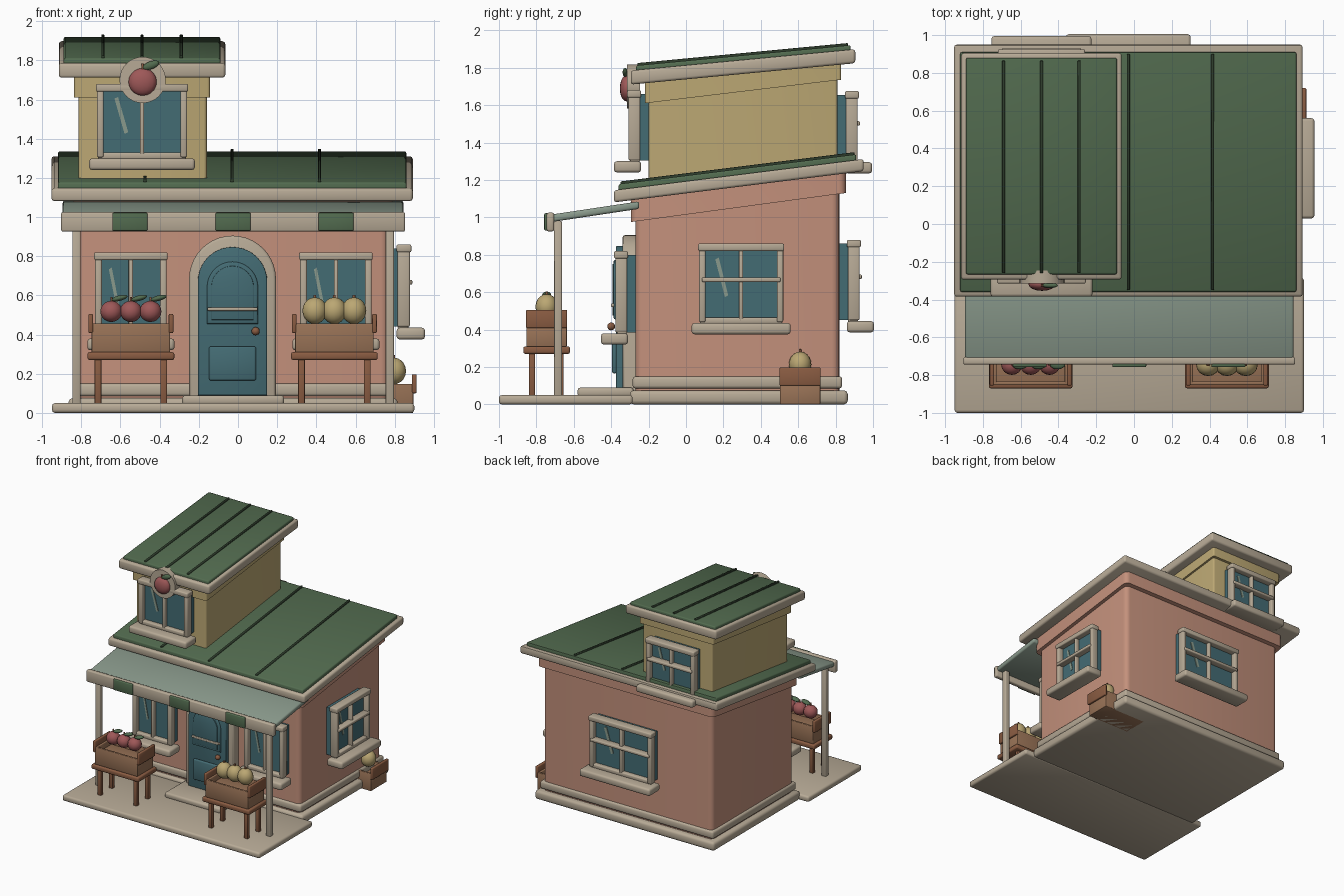
import bpy, bmesh, math
from mathutils import Matrix, Vector

cube = bpy.data.objects.get("Cube")
if cube:
    bpy.data.objects.remove(cube, do_unlink=True)


def lin(c):
    return c / 12.92 if c <= 0.04045 else ((c + 0.055) / 1.055) ** 2.4


def material(name, r, g, b):
    m = bpy.data.materials.new(name)
    m.use_nodes = True
    col = (lin(r / 255), lin(g / 255), lin(b / 255), 1)
    m.diffuse_color = col
    m.node_tree.nodes["Principled BSDF"].inputs["Base Color"].default_value = col
    return m


WALL = material("salmon plaster", 196, 145, 124)
TRIM = material("stone trim", 183, 170, 150)
GREEN = material("roof green", 82, 107, 79)
SEAM = material("dark green seam", 44, 58, 42)
YELLOW = material("ochre", 187, 167, 115)
TEAL = material("teal", 68, 108, 116)
CRATE = material("crate wood", 152, 114, 86)
TABLE = material("table wood", 138, 92, 66)
RED = material("apple red", 158, 88, 88)
AWN = material("pale awning green", 138, 154, 140)

CX = -0.025          # middle of the house
SLOPE, TOWER_SLOPE = 0.125, 0.095


def finish(bm, name, mat, bevel=0, seg=2, edges=None, xf=None, smooth=True):
    bmesh.ops.recalc_face_normals(bm, faces=bm.faces)
    if bevel:
        bmesh.ops.bevel(bm, geom=edges or list(bm.edges), offset=bevel, segments=seg,
                        profile=0.5, affect='EDGES', clamp_overlap=True)
    if xf:
        bm.transform(xf)
    me = bpy.data.meshes.new(name)
    bm.to_mesh(me)
    bm.free()
    me.materials.append(mat)
    ob = bpy.data.objects.new(name, me)
    bpy.context.collection.objects.link(ob)
    if smooth:
        bpy.ops.object.select_all(action='DESELECT')
        ob.select_set(True)
        bpy.context.view_layer.objects.active = ob
        bpy.ops.object.shade_smooth_by_angle(angle=math.radians(50))
    return ob


def box(name, mat, x, y, z, bevel=0.008, seg=2, low=0, high=0, upright=False, xf=None):
    """Box from (min, max) ranges; low and high tilt the bottom and top along y."""
    bm = bmesh.new()
    bmesh.ops.create_cube(bm, size=1)
    for v in bm.verts:
        top = v.co.z > 0
        px, py, pz = (r[int(c > 0)] for r, c in zip((x, y, z), v.co))
        v.co = (px, py, pz + (high if top else low) * (py - y[0]))
    edges = [e for e in bm.edges
             if abs((e.verts[0].co - e.verts[1].co).normalized().z) > 0.9] if upright else None
    return finish(bm, name, mat, bevel, seg, edges, xf)


def prism(name, mat, pts, y, bevel=0, xf=None):
    """Outline in x and z, extruded along y."""
    bm = bmesh.new()
    f = bm.faces.new([bm.verts.new((px, y[0], pz)) for px, pz in pts])
    r = bmesh.ops.extrude_face_region(bm, geom=[f])
    bmesh.ops.translate(bm, vec=(0, y[1] - y[0], 0),
                        verts=[g for g in r["geom"] if isinstance(g, bmesh.types.BMVert)])
    edges = [e for e in bm.edges if all(abs(v.co.y - y[0]) < 1e-5 for v in e.verts)]
    return finish(bm, name, mat, bevel, 2, edges, xf)


def ball(name, mat, at, size, tilt=0):
    bm = bmesh.new()
    bmesh.ops.create_uvsphere(bm, u_segments=16, v_segments=10, radius=1)
    xf = Matrix.Translation(at) @ Matrix.Rotation(tilt, 4, 'Y') @ Matrix.Diagonal((*size, 1))
    return finish(bm, name, mat, xf=xf)


def arch(cx, r, z0, spring):
    pts = [(cx - r, z0), (cx + r, z0)]
    return pts + [(cx + r * math.cos(a), spring + r * math.sin(a))
                  for a in (math.pi * i / 20 for i in range(21))]


def mid(c, w):
    return (c - w / 2, c + w / 2)


def window(name, at, turn, w, h, bars):
    """Window at the wall point below its frame; local -y points outward."""
    xf = Matrix.Translation(at) @ Matrix.Rotation(math.radians(turn), 4, 'Z')
    e = w / 2
    box(name + "_glass", TEAL, (-e + .02, e - .02), (-.065, .02), (0, h - .02), 0, xf=xf)
    for s in (-1, 1):
        box(name + "_side_frame", TRIM, mid(s * (e - .022), .034), (-.108, -.045), (0, h - .01), xf=xf)
    box(name + "_top_frame", TRIM, (-e, e), (-.115, -.04), (h - .04, h), xf=xf)
    box(name + "_bottom_frame", TRIM, (-e + .01, e - .01), (-.1, -.045), (-.01, .025), xf=xf)
    box(name + "_sill", TRIM, (-e - .035, e + .035), (-.185, -.04), (-.065, -.005), .015, xf=xf)
    box(name + "_mullion", TRIM, mid(0, .022), (-.1, -.06), (0, h - .02), .006, xf=xf)
    if bars:
        box(name + "_crossbar", TRIM, (-e + .02, e - .02), (-.12, -.06), mid(h * .54, .024), .006, xf=xf)
    prism(name + "_glint", AWN, [(-.3 * w, .8 * h), (-.26 * w, .82 * h), (-.15 * w, .34 * h),
                                 (-.19 * w, .32 * h)], (-.07, -.062), xf=xf)


# Porch, step, foundation and walls
box("porch_slab", TRIM, mid(CX, 1.85), (-1, -.285), (0, .05), .015)
box("door_step", TRIM, mid(CX, .52), (-.58, -.28), (.04, .09), .015)
box("foundation", TRIM, mid(CX, 1.68), (-.3, .865), (0, .075), .02)
box("main_walls", WALL, mid(CX, 1.59), (-.27, .82), (.03, 1.1), .04, 4, high=SLOPE, upright=True)
box("base_band", TRIM, mid(CX, 1.625), (-.285, .835), (.085, .15), .015)
box("wall_top_band", WALL, mid(CX, 1.65), (-.295, .855), (.975, 1.1), .04, 4,
    low=.135, high=SLOPE, upright=True)

# Main roof
box("main_roof_trim", TRIM, mid(-.03, 1.845), (-.385, .95), (1.08, 1.145), .014, low=SLOPE, high=SLOPE)
box("main_roof", GREEN, mid(-.03, 1.78), (-.36, .91), (1.12, 1.178), .01, low=SLOPE, high=SLOPE)
for x in (-.475, -.03, .416):
    box("main_roof_seam", SEAM, mid(x, .016), (-.35, .9), (1.16, 1.192), .003, 1, low=SLOPE, high=SLOPE)

# Tower and its roof
box("tower_walls", YELLOW, mid(-.487, .655), (-.2, .81), (1.1, 1.74), .015, 3,
    low=SLOPE, high=TOWER_SLOPE, upright=True)
box("tower_top_band", YELLOW, mid(-.49, .695), (-.22, .83), (1.61, 1.74), .015, 3,
    low=.12, high=TOWER_SLOPE, upright=True)
box("tower_roof_trim", TRIM, mid(-.49, .85), (-.295, .905), (1.71, 1.785), .014,
    low=TOWER_SLOPE, high=TOWER_SLOPE)
box("tower_roof", GREEN, mid(-.49, .80), (-.267, .88), (1.76, 1.812), .01,
    low=TOWER_SLOPE, high=TOWER_SLOPE)
for x in (-.69, -.49, -.29):
    box("tower_roof_seam", SEAM, mid(x, .016), (-.26, .865), (1.8, 1.825), .003, 1,
        low=TOWER_SLOPE, high=TOWER_SLOPE)

# Awning with valance, hanging panels and posts
box("awning", AWN, mid(CX, 1.74), (-.72, -.25), (.975, 1.015), .012, low=.15, high=.15)
box("awning_valance", TRIM, mid(CX, 1.757), (-.745, -.705), (.925, 1.025), .01)
for x in (-.552, -.025, .5):
    box("valance_panel", GREEN, mid(x, .18), (-.758, -.738), (.93, 1.022), .006)
for s in (-1, 1):
    box("porch_post", TRIM, mid(CX + s * .8, .042), (-.705, -.663), (.04, .98), .006)

# Door
DX = -.028
prism("door_surround", TRIM, arch(DX, .222, .05, .683), (-.34, -.25), .014)
prism("door", TEAL, arch(DX, .177, .09, .67), (-.375, -.3), .006)
prism("door_upper_moulding", TEAL, arch(DX, .13, .455, .642), (-.387, -.37), .008)
prism("door_upper_panel", TEAL, arch(DX, .108, .475, .642), (-.394, -.38), .004)
box("door_lower_panel", TEAL, mid(DX, .24), (-.395, -.37), (.165, .34), .01)
box("door_rail", TRIM, mid(DX, .255), (-.402, -.375), mid(.53, .018), .005)
ball("door_knob", TABLE, (.09, -.4, .417), (.021, .021, .021))

# Windows
window("left_front_window", (-.547, -.27, .385), 0, .375, .435, False)
window("right_front_window", (.5, -.27, .385), 0, .375, .435, False)
window("tower_front_window", (-.49, -.2, 1.305), 0, .47, .375, False)
window("side_window", (.77, .295, .44), 90, .46, .42, True)
window("back_window", (-.03, .82, .45), 180, .59, .43, True)
window("tower_back_window", (-.49, .81, 1.3), 180, .46, .375, True)

# Round sign with a fruit emblem
bm = bmesh.new()
bmesh.ops.create_cone(bm, cap_ends=True, segments=32, radius1=.118, radius2=.118, depth=.07)
finish(bm, "sign_disc", TRIM, xf=Matrix.Translation((-.487, -.28, 1.7)) @ Matrix.Rotation(math.pi / 2, 4, 'X'))
ball("sign_apple", RED, (-.487, -.318, 1.69), (.072, .036, .07))
ball("sign_leaf", GREEN, (-.445, -.325, 1.775), (.045, .014, .02), -.35)
box("sign_stem", TABLE, mid(-.487, .012), (-.33, -.318), (1.75, 1.785), .003)


def fruit_crate(cx, cy, z, ripe):
    """Open crate holding three fruits."""
    x, y = mid(cx, .4), mid(cy, .215)
    box("crate_floor", CRATE, x, y, (z, z + .1), .004)
    for s in (-1, 1):
        box("crate_long_side", CRATE, x, mid(cy + s * .098, .02), (z, z + .148), .005)
        box("crate_end", CRATE, mid(cx + s * .19, .02), y, (z, z + .148), .005)
        box("crate_end_board", TABLE, mid(cx + s * .205, .024), mid(cy, .22), (z + .1, z + .197), .006)
    for i in (-1, 0, 1):
        fx = cx + i * .1
        if ripe == "apple":
            ball("apple", RED, (fx, cy, z + .21), (.056, .054, .054))
            ball("apple_leaf", GREEN, (fx + .042, cy, z + .278), (.042, .024, .014), -.25)
            box("apple_stem", TABLE, mid(fx, .01), mid(cy, .01), (z + .25, z + .285), .002)
        else:
            ball("melon", YELLOW, (fx, cy, z + .214), (.063, .06, .068))
            box("melon_stem", TABLE, mid(fx, .014), mid(cy, .014), (z + .27, z + .295), .003)


# Fruit stands on the porch and a crate by the side wall
for cx, ripe in ((-.547, "apple"), (.492, "melon")):
    box("table_top", TABLE, mid(cx, .443), (-.87, -.62), (.27, .31), .01)
    for sx in (-1, 1):
        for y in (-.823, -.67):
            box("table_leg", TABLE, mid(cx + sx * .168, .034), mid(y, .032), (.045, .28), .005)
    fruit_crate(cx, -.745, .308, ripe)
fruit_crate(.695, .61, 0, "melon")
